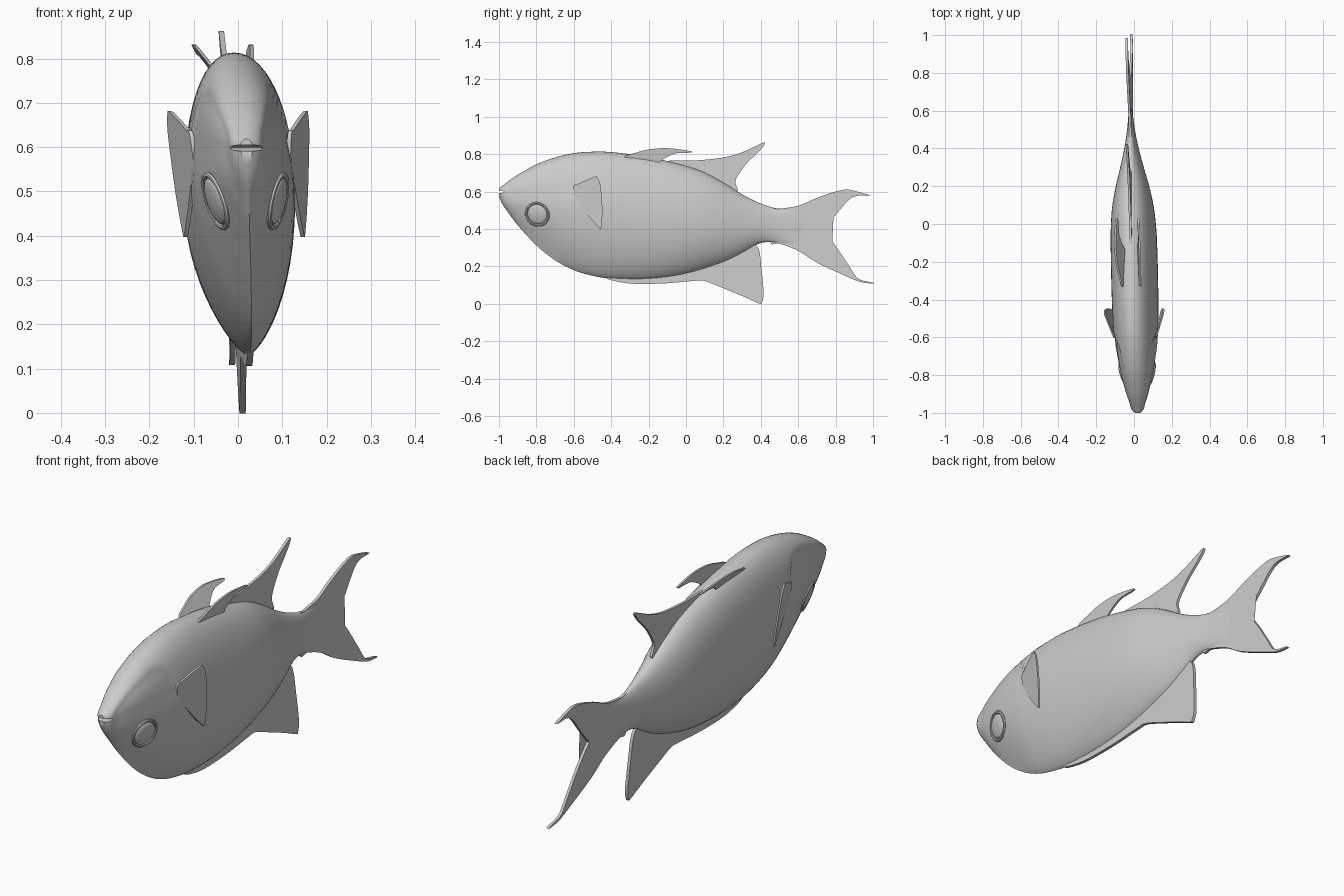
import bpy, bmesh
from math import sin, cos, pi
from mathutils import Vector, Matrix

if "Cube" in bpy.data.objects:
    bpy.data.objects.remove(bpy.data.objects["Cube"])


def lean(p):
    # slight yaw and roll shared by the whole fish
    return Vector((p[0] - 0.0025 - 0.03 * p[1] - 0.055 * (p[2] - 0.45), p[1], p[2]))


def spline(p0, p1, p2, p3, t):
    return p1 + (p2 - p0) * (0.45 * t * (1 - t) ** 2) + (p3 - p1) * (-0.45 * t * t * (1 - t)) \
        + (p2 - p1) * (t * t * (3 - 2 * t))


def interp(table, y):
    # cubic interpolation through (y, value) stations
    if y <= table[0][0]:
        return table[0][1]
    for i in range(len(table) - 1):
        (a, va), (b, vb) = table[i], table[i + 1]
        if y <= b:
            t, h = (y - a) / (b - a), b - a
            la, lb = table[max(i - 1, 0)], table[min(i + 2, len(table) - 1)]
            m0, m1 = (vb - la[1]) / (b - la[0]) * h, (lb[1] - va) / (lb[0] - a) * h
            return (va * (2 * t**3 - 3 * t * t + 1) + m0 * (t**3 - 2 * t * t + t)
                    + vb * (3 * t * t - 2 * t**3) + m1 * (t**3 - t * t))
    return table[-1][1]


def smooth(t):
    t = min(max(t, 0), 1)
    return t * t * (3 - 2 * t)


def finish(name, bm):
    bmesh.ops.recalc_face_normals(bm, faces=bm.faces)
    me = bpy.data.meshes.new(name)
    bm.to_mesh(me)
    bm.free()
    ob = bpy.data.objects.new(name, me)
    bpy.context.collection.objects.link(ob)
    return ob


# body stations: back line, belly line, widest level, half width, lower roundness
TOP = [(-1, .618), (-.98, .632), (-.95, .655), (-.9, .69), (-.8, .745), (-.7, .782), (-.6, .805),
       (-.5, .813), (-.4, .811), (-.2, .785), (0, .737), (.1, .702), (.2, .648), (.3, .585),
       (.4, .536), (.5, .508), (.64, .52)]
BOT = [(-1, .572), (-.98, .53), (-.95, .487), (-.9, .42), (-.8, .312), (-.7, .233), (-.6, .18),
       (-.5, .15), (-.4, .134), (-.2, .132), (0, .16), (.2, .222), (.3, .27), (.4, .325),
       (.5, .322), (.64, .28)]
MID = [(-1, .6), (-.9, .61), (-.8, .61), (-.6, .56), (-.3, .5), (0, .46), (.3, .43), (.64, .41)]
WID = [(-1, .014), (-.985, .03), (-.95, .046), (-.9, .064), (-.8, .088), (-.7, .104), (-.6, .115),
       (-.4, .122), (-.1, .122), (0, .118), (.1, .108), (.2, .088), (.3, .062), (.4, .038),
       (.5, .02), (.64, .004)]
LOW = [(-1, .5), (-.9, .9), (-.8, 1.1), (-.6, .85), (-.3, .72), (.3, .7), (.5, .5), (.64, .5)]
CHEEK = [(-1, .6), (-.95, .645), (-.85, .7), (-.75, .735), (-.68, .74), (-.62, .7), (-.59, .62), (-.57, .48)]


def half_width(y, z):
    zc = interp(MID, y)
    end = interp(TOP if z > zc else BOT, y)
    s = min(abs((z - zc) / (end - zc)), 1)
    return interp(WID, y) * (1 - s * s) ** (0.47 if z > zc else interp(LOW, y))


# body: lofted rings with a shallow cheek recess
bm = bmesh.new()
rings, n, count = [], 56, 90
for i in range(count):
    y = -1 + 1.64 * (i / (count - 1)) ** 1.3
    zc, ring = interp(MID, y), []
    for k in range(n):
        a = 2 * pi * k / n
        end = interp(TOP if sin(a) >= 0 else BOT, y)
        z = zc + abs(end - zc) * sin(a)
        x = half_width(y, z) * (1 if cos(a) > 0 else -1)
        dent = 0.008 * smooth((interp(CHEEK, y) - z) / .03) * smooth((z - .52) / .09) * smooth((y + .99) / .06)
        x -= dent * max(-1, min(1, x / .03))
        ring.append(bm.verts.new(lean((x, y, z))))
    rings.append(ring)
for r, q in zip(rings, rings[1:]):
    for k in range(n):
        bm.faces.new((r[k], r[(k + 1) % n], q[(k + 1) % n], q[k]))
bm.faces.new(rings[0])
bm.faces.new(rings[-1])
body = finish("body", bm)

# mouth slit cut into the snout
bm = bmesh.new()
bmesh.ops.create_uvsphere(bm, u_segments=32, v_segments=16, radius=1,
                          matrix=Matrix.Translation(lean((0, -1.0, .598))) @ Matrix.Diagonal((.06, .035, .007, 1)))
cutter = finish("mouth_cutter", bm)
cutter.hide_render = True
mod = body.modifiers.new("mouth", 'BOOLEAN')
mod.operation, mod.object, mod.solver = 'DIFFERENCE', cutter, 'EXACT'
bpy.context.view_layer.objects.active = body
bpy.ops.object.modifier_apply(modifier="mouth")
bpy.data.objects.remove(cutter)


def fin(name, pts, plane=lambda y, z: 0, thick=.01):
    # thin plate from a smoothed (y, z) outline; repeated points make corners
    pts = [Vector(p) for p in pts]
    m, out = len(pts), []
    for i in range(m):
        for j in range(6):
            p = spline(pts[i - 1], pts[i], pts[(i + 1) % m], pts[(i + 2) % m], j / 6)
            if not out or (p - out[-1]).length > 1e-4:
                out.append(p)
    if (out[0] - out[-1]).length < 1e-4:
        out.pop()
    bm = bmesh.new()
    sides = [[bm.verts.new(lean((plane(p.x, p.y) + d, p.x, p.y))) for p in out] for d in (-thick / 2, thick / 2)]
    bm.faces.new(sides[0])
    bm.faces.new(sides[1][::-1])
    for k in range(len(out)):
        j = (k + 1) % len(out)
        bm.faces.new((sides[0][j], sides[0][k], sides[1][k], sides[1][j]))
    return finish(name, bm)


# tail and the two long single fins
fin("tail_fin", [(.45, .50), (.5, .508), (.6, .524), (.7, .566), (.8, .6), (.87, .61), (.975, .583),
                 (.975, .578), (.915, .577), (.87, .555), (.8, .475), (.73, .395), (.73, .395), (.8, .31),
                 (.87, .205), (.92, .135), (.998, .113), (.998, .108), (.93, .117), (.85, .15), (.7, .22),
                 (.6, .283), (.5, .322), (.45, .33)], thick=.013)
fin("upper_fin", [(-.12, .76), (.05, .766), (.2, .782), (.3, .81), (.41, .86), (.42, .853), (.39, .815),
                  (.32, .745), (.265, .66), (.275, .6), (.2, .6), (0, .7)], thick=.012)
fin("lower_fin", [(-.43, .142), (-.35, .115), (-.25, .106), (-.1, .11), (.05, .123), (.1, .122), (.2, .083),
                  (.3, .042), (.39, .002), (.405, .006), (.415, .06), (.402, .2), (.392, .28), (.365, .315),
                  (.25, .3), (0, .22), (-.3, .18)], thick=.014)

# paired back fins, leaning outwards by different amounts
for name, x0, slope in (("left_back_fin", -.04, -.65), ("right_back_fin", .04, .15)):
    fin(name, [(-.33, .785), (-.27, .807), (-.2, .825), (-.1, .832), (.02, .817), (.02, .808), (-.06, .803),
               (-.13, .768), (-.16, .74), (-.28, .75)],
        lambda y, z, x0=x0, s=slope: x0 + s * (z - .77), thick=.009)

# mirrored side fins and eyes
for side, sx in (("left", -1), ("right", 1)):
    fin(side + "_side_fin", [(-.6, .63), (-.58, .64), (-.53, .663), (-.485, .68), (-.475, .676), (-.457, .63),
                             (-.447, .5), (-.453, .408), (-.465, .405), (-.53, .48), (-.6, .57), (-.6, .57)],
        lambda y, z, sx=sx: sx * (.108 + .1 * (z - .6) + .31 * (y + .6)), thick=.009)
    ey, ez, e = -.795, .478, .02
    w = half_width(ey, ez)
    normal = Vector((1, -(half_width(ey + e, ez) - half_width(ey - e, ez)) / (2 * e),
                     -(half_width(ey, ez + e) - half_width(ey, ez - e)) / (2 * e))).normalized()
    frame = Matrix.Translation((w, ey, ez)) @ normal.to_track_quat('Z', 'Y').to_matrix().to_4x4()
    bm = bmesh.new()
    bmesh.ops.create_uvsphere(bm, u_segments=32, v_segments=16, radius=1,
                              matrix=frame @ Matrix.Diagonal((.054, .054, .012, 1)))
    loops = []
    for i in range(40):
        a = 2 * pi * i / 40
        loops.append([bm.verts.new(frame @ Vector(((.061 + .007 * cos(b)) * cos(a), (.061 + .007 * cos(b)) * sin(a),
                                                   .006 * sin(b)))) for b in [k * pi / 4 for k in range(8)]])
    for i in range(40):
        r, q = loops[i], loops[(i + 1) % 40]
        for k in range(8):
            bm.faces.new((r[k], q[k], q[(k + 1) % 8], r[(k + 1) % 8]))
    for v in bm.verts:
        v.co = lean((v.co.x * sx, v.co.y, v.co.z))
    finish(side + "_eye", bm)

bpy.ops.object.select_all(action='SELECT')
bpy.ops.object.shade_smooth_by_angle(angle=0.6)
